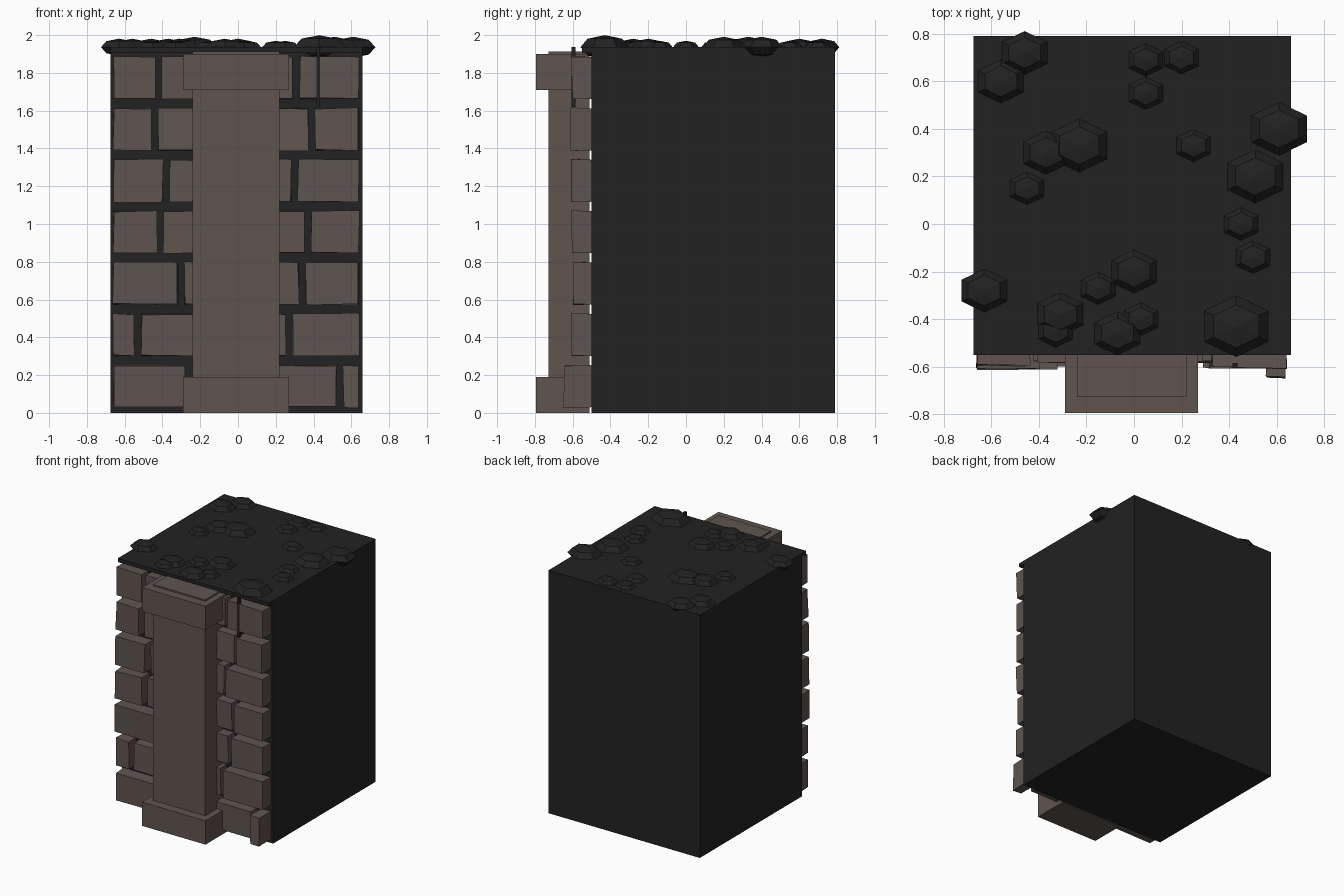
import bpy
import bmesh
import random
from mathutils import Matrix

random.seed(4)
if "Cube" in bpy.data.objects:
    bpy.data.objects.remove(bpy.data.objects["Cube"], do_unlink=True)


def material(name, color):
    mat = bpy.data.materials.new(name)
    mat.use_nodes = True
    mat.diffuse_color = (*color, 1)
    shader = mat.node_tree.nodes["Principled BSDF"]
    shader.inputs["Base Color"].default_value = (*color, 1)
    return mat


stone = material("warm grey stone", (.115, .09, .08))
charcoal = material("charcoal", (.016, .016, .016))


def finish(name, mesh_builder, mat):
    mesh = bpy.data.meshes.new(name)
    mesh_builder.to_mesh(mesh)
    mesh_builder.free()
    mesh.materials.append(mat)
    part = bpy.data.objects.new(name, mesh)
    bpy.context.collection.objects.link(part)


def box(name, mat, x_range, y_range, z_range, roughness=0):
    """Box between ranges; roughness makes the front corners uneven."""
    builder = bmesh.new()
    bmesh.ops.create_cube(builder)
    for vert in builder.verts:
        is_front = vert.co.y < 0
        for axis, (low, high) in enumerate((x_range, y_range, z_range)):
            vert.co[axis] = low if vert.co[axis] < 0 else high
            if is_front:
                vert.co[axis] += random.uniform(-roughness, roughness)
    finish(name, builder, mat)


def lump(name, mat, x, y, radius):
    """Flattened six-sided boulder, half sunk into the roof."""
    builder = bmesh.new()
    bmesh.ops.create_uvsphere(builder, u_segments=6, v_segments=4, radius=radius)
    builder.transform(Matrix.Translation((x, y, roof_top))
                      @ Matrix.Diagonal((1, .83, .41, 1)))
    finish(name, builder, mat)


# Dark block and the thin roof sheet that overhangs its front
left_side, right_side = -.675, .66
wall_front, wall_back = -.5, .79
roof_top = 1.936
roof_bottom = roof_top - .03
box("wall_core", charcoal, (left_side, right_side), (wall_front, wall_back),
    (0, roof_bottom))
box("roof_sheet", charcoal, (left_side, right_side), (wall_front - .05, wall_back),
    (roof_bottom, roof_top))

# Pillar with matching base and capital
pillar_back = wall_front - .01
pillar_top = 1.9
block_height = .19
box("pillar_shaft", stone, (-.24, .22), (-.727, pillar_back), (0, pillar_top + .012))
for name, bottom in (("pillar_base", 0), ("pillar_capital", pillar_top - block_height)):
    box(name, stone, (-.29, .27), (-.795, pillar_back), (bottom, bottom + block_height))

# Stone courses: each row has one mortar joint either side of the pillar
left_joints = (-.26, -.53, -.3, -.41, -.38, -.44, -.42)
right_joints = (.54, .27, .34, .37, .3, .39, .31)
course_step = .272
half_gap = .018
for row, (left, right) in enumerate(zip(left_joints, right_joints)):
    bottom = .03 + row * course_step
    height_range = (bottom, bottom + course_step - .05)
    spans = {
        "outer_left": (left_side + .015, left - half_gap),
        "inner_left": (left + half_gap, -.1),
        "inner_right": (.1, right - half_gap),
        "outer_right": (right + half_gap, right_side - .02),
    }
    for place, span in spans.items():
        depth = random.uniform(.09, .11) if "outer" in place else .08
        # The narrow foot stone stands proudest
        if place == "outer_right" and row == 0:
            depth = .145
        box(f"stone_{place}_{row}", stone, span,
            (wall_front - depth, wall_front), height_range, roughness=.005)

# Thin drip hanging from the roof edge
box("hanging_drip", charcoal, (.415, .435), (-.605, -.585), (1.62, roof_top))

# Roof lumps, grouped by size
lump_groups = {
    "small": (.083, ((.05, .69), (.2, .7), (.05, .55), (.25, .33), (-.45, .15),
                     (.45, 0), (.5, -.14), (.03, -.4), (-.15, -.27), (-.33, -.45))),
    "medium": (.11, ((-.46, .72), (-.56, .6), (-.37, .3), (0, -.2),
                     (-.31, -.38), (-.07, -.46), (-.63, -.28))),
    "large": (.135, ((.61, .4), (.51, .2), (-.23, .33))),
    "front": (.155, ((.43, -.43),)),
}
for size, (radius, positions) in lump_groups.items():
    for index, (x, y) in enumerate(positions):
        lump(f"{size}_roof_lump_{index}", charcoal, x, y, radius)
